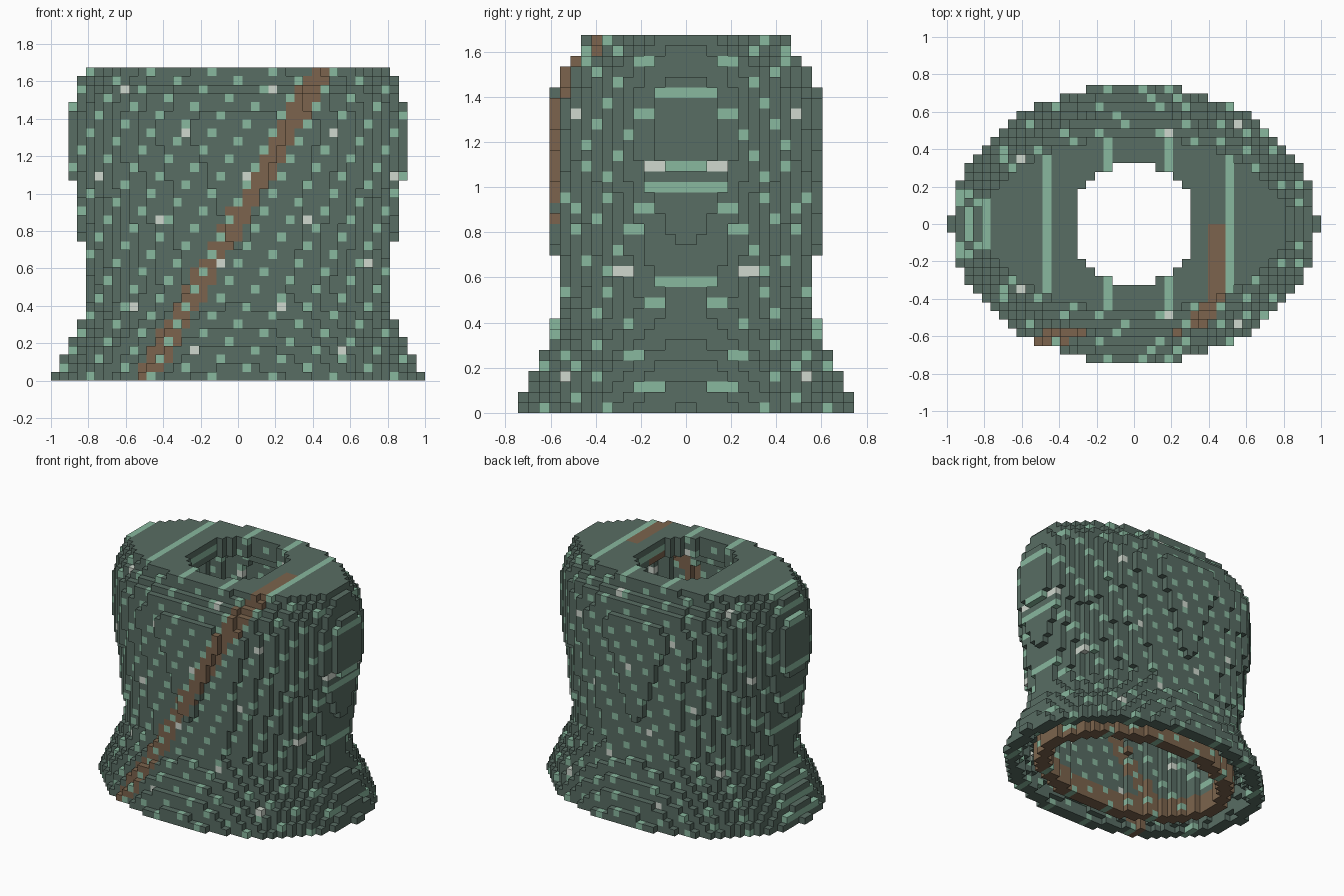
import bpy, bmesh
from mathutils import Vector

if "Cube" in bpy.data.objects:
    bpy.data.objects.remove(bpy.data.objects["Cube"])

V = 2 / 43           # edge of one cube
NX, NZ = 21, 36      # cubes each side of the middle, layers in height
HEM_TOP = 8

# Outer ellipse by layer: layer, half width, half depth (in cubes)
PROFILE = [(0, 21.05, 16.0), (3, 19.8, 14.9), (6, 18.3, 13.3), (7, 17.8, 12.9),
           (8, 17.5, 12.55), (10, 17.2, 12.2), (13, 17.6, 12.46), (16, 18.05, 12.52),
           (22, 18.95, 12.66), (23, 19.2, 12.68), (24, 19.42, 12.75), (28, 19.5, 13.05),
           (29, 19.5, 13.0), (30, 19.4, 12.85), (31, 19.2, 12.48), (32, 18.9, 12.4),
           (33, 18.6, 11.48), (34, 18.3, 10.45), (35, 17.6, 10.1)]
WAIST = (17.2, 12.2)


def outer(k):
    for (k0, a0, b0), (k1, a1, b1) in zip(PROFILE, PROFILE[1:]):
        if k <= k1:
            t = (k - k0) / (k1 - k0)
            return a0 + (a1 - a0) * t, b0 + (b1 - b0) * t


def inside(i, j, size):
    return (i / size[0]) ** 2 + ((j + 0.5) / size[1]) ** 2 <= 1


def layer(k, keep):
    """Cubes of one layer that pass the test."""
    return {(i, j, k) for i in range(-NX, NX + 1) for j in range(-17, 17) if keep(i, j)}


def ring(k, size, wall):
    inner = (size[0] - wall, size[1] - wall)
    return layer(k, lambda i, j: inside(i, j, size) and not inside(i, j, inner))


def roof(k, size):
    return layer(k, lambda i, j: inside(i, j, size) and i * i + (j + 0.5) ** 2 > 49)


def material(name, rgb):
    m = bpy.data.materials.new(name)
    m.diffuse_color = (*rgb, 1)
    m.use_nodes = True
    m.node_tree.nodes["Principled BSDF"].inputs["Base Color"].default_value = m.diffuse_color
    return m


MATS = [material("dark_green", (0.098, 0.153, 0.126)),
        material("light_green", (0.25, 0.48, 0.345)),
        material("pale_grey", (0.63, 0.69, 0.62)),
        material("brown", (0.2, 0.127, 0.074))]


def colour(cell, base):
    """Two dot lattices over a diagonal strap on the front half."""
    i, j, k = cell
    col, row = i + NX, NZ - 1 - k
    if row % 5 == 2 and (col - 8 - 7 * (row - 2) // 5) % 17 == 0:
        return 2
    if (col - 3 * row) % 7 == 4:
        return 1
    if j < 0 and abs(col + 0.5 - (31 - row * 20 / 35)) < 1.4:
        return 3
    return base


# Waistband hanging free inside the hem
waistband = set()
for k in range(3):
    waistband |= ring(k, (16.3, 11.3), 2.1)

# Hollow body with a closed shoulder roof and a round neck opening
body = set()
for k in range(3, NZ):
    size = WAIST if k <= HEM_TOP else outer(k)
    body |= ring(k, size, 3) if k < 33 else roof(k, size)

# Flared hem
hem = set()
for k in range(HEM_TOP + 1):
    hem |= ring(k, outer(k), 2)
hem -= body | waistband

SOLID = body | waistband | hem
AXES = [Vector((1, 0, 0)), Vector((0, 1, 0)), Vector((0, 0, 1))]


def build(name, cells, base):
    """Mesh only the exposed cube faces."""
    bm = bmesh.new()
    verts = {}

    def vert(p):
        key = tuple(round(c * 2) for c in p)
        if key not in verts:
            verts[key] = bm.verts.new(p * V)
        return verts[key]

    for cell in sorted(cells):
        centre = Vector((cell[0], cell[1] + 0.5, cell[2] + 0.5))
        index = colour(cell, base)
        for n in range(3):
            for s in (1, -1):
                d = AXES[n] * s
                if tuple(int(cell[q] + d[q]) for q in range(3)) in SOLID:
                    continue
                u, w = AXES[(n + 1) % 3] / 2, AXES[(n + 2) % 3] / 2 * s
                c = centre + d / 2
                f = bm.faces.new([vert(c - u - w), vert(c + u - w),
                                  vert(c + u + w), vert(c - u + w)])
                f.material_index = index
    mesh = bpy.data.meshes.new(name)
    bm.to_mesh(mesh)
    bm.free()
    for m in MATS:
        mesh.materials.append(m)
    bpy.context.collection.objects.link(bpy.data.objects.new(name, mesh))


build("body", body, 0)
build("hem", hem, 0)
build("waistband", waistband, 3)
